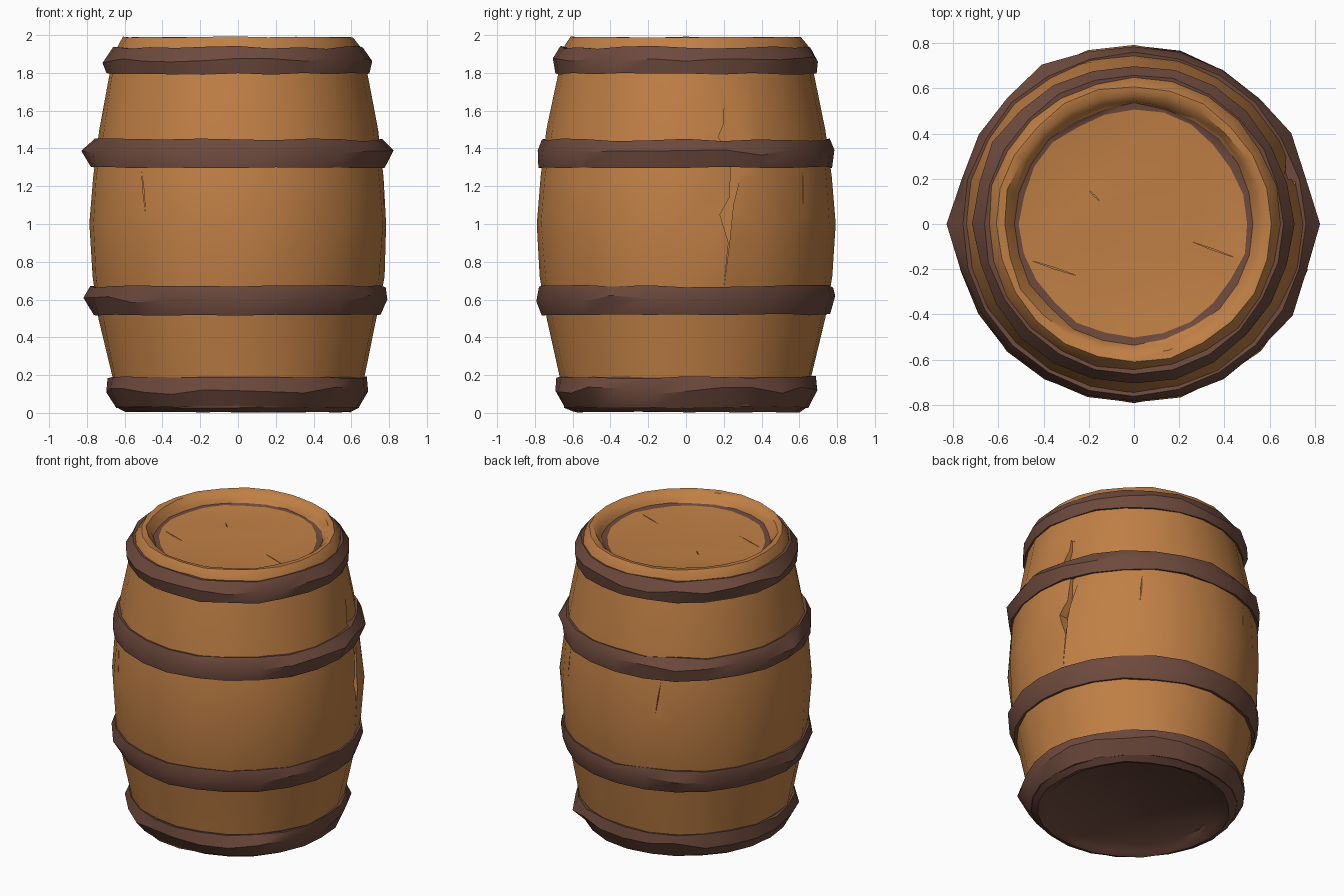
import bpy
import bmesh
import math
import random

random.seed(4)
SIDES = 24

if "Cube" in bpy.data.objects:
    bpy.data.objects.remove(bpy.data.objects["Cube"], do_unlink=True)


def make_material(name, rgb):
    mat = bpy.data.materials.new(name)
    mat.use_nodes = True
    color = (*rgb, 1)
    mat.diffuse_color = color
    bsdf = mat.node_tree.nodes["Principled BSDF"]
    bsdf.inputs["Base Color"].default_value = color
    bsdf.inputs["Roughness"].default_value = 0.9
    return mat


WOOD = make_material("warm wood", (0.53, 0.215, 0.06))
BAND = make_material("dark brown band", (0.155, 0.068, 0.047))


def add_object(name, bm, mats):
    bmesh.ops.recalc_face_normals(bm, faces=bm.faces)
    mesh = bpy.data.meshes.new(name)
    bm.to_mesh(mesh)
    bm.free()
    for mat in mats:
        mesh.materials.append(mat)
    obj = bpy.data.objects.new(name, mesh)
    bpy.context.collection.objects.link(obj)
    return obj


def lathe(profile, wobble, closed, spikes=None):
    """Turn a profile round z. A wobble per point roughens radius and height;
    spikes maps a column number to extra radius on the outer ridge."""
    bm = bmesh.new()
    rings = []
    ridge = max(p[0] for p in profile)
    for (r, z), (dr, dz) in zip(profile, wobble):
        ring = []
        for i in range(SIDES):
            a = math.tau * i / SIDES
            rr = r + random.uniform(-dr, dr)
            if spikes and r == ridge:
                rr += spikes.get(i, 0)
            ring.append(bm.verts.new((rr * math.cos(a), rr * math.sin(a),
                                      z + random.uniform(-dz, dz))))
        rings.append(ring)
    pairs = list(zip(rings, rings[1:]))
    if closed:
        pairs.append((rings[-1], rings[0]))
    else:
        bm.faces.new(rings[0])
        bm.faces.new(rings[-1])
    for low, high in pairs:
        for i in range(SIDES):
            j = (i + 1) % SIDES
            bm.faces.new((low[i], low[j], high[j], high[i]))
    return bm


def smooth(obj, degrees):
    bpy.ops.object.select_all(action="DESELECT")
    obj.select_set(True)
    bpy.context.view_layer.objects.active = obj
    bpy.ops.object.shade_smooth_by_angle(angle=math.radians(degrees))


def cut(target, name, outline, place):
    """Carve a prism; place(u, v) gives the inner and outer point."""
    bm = bmesh.new()
    inner, outer = [], []
    for u, v in outline:
        a, b = place(u, v)
        inner.append(bm.verts.new(a))
        outer.append(bm.verts.new(b))
    bm.faces.new(inner)
    bm.faces.new(outer)
    n = len(outline)
    for i in range(n):
        j = (i + 1) % n
        bm.faces.new((inner[i], inner[j], outer[j], outer[i]))
    cutter = add_object(name, bm, [WOOD])
    cutter.hide_render = True
    mod = target.modifiers.new(name, "BOOLEAN")
    mod.operation = "DIFFERENCE"
    mod.solver = "EXACT"
    mod.object = cutter
    bpy.context.view_layer.objects.active = target
    bpy.ops.object.modifier_apply(modifier=mod.name)
    bpy.data.objects.remove(cutter, do_unlink=True)


# Barrel body with rounded rims and sunken ends
body_profile = [
    (0.52, 0.05), (0.56, 0.02), (0.60, 0.005), (0.64, 0.03), (0.67, 0.19),
    (0.735, 0.5), (0.772, 0.72), (0.79, 1.0), (0.772, 1.25),
    (0.735, 1.5), (0.685, 1.78), (0.645, 1.94), (0.61, 1.99),
    (0.575, 1.985), (0.545, 1.95), (0.53, 1.925), (0.503, 1.92)]
rough = [(0.007, 0.004 if 0.01 < z < 1.98 else 0.003) for r, z in body_profile]
rough[0] = (0.008, 0)
rough[-1] = (0.01, 0)
bm = lathe(body_profile, rough, False)
for f in bm.faces:
    c = f.calc_center_median()
    r = math.hypot(c.x, c.y)
    lid_seam = c.z > 1.9 and 0.3 < r < 0.525
    f.material_index = 1 if c.z < 0.19 or lid_seam else 0
body = add_object("barrel_body", bm, [WOOD, BAND])


# Splintered stave on the left side: long crack and chip above it
def side_place(depth):
    return lambda y, z: ((depth, y, z), (0.95, y, z))


cut(body, "stave_crack", [(0.20, 0.66), (0.225, 0.9), (0.18, 1.05),
                          (0.23, 1.14), (0.24, 1.34), (0.31, 1.34),
                          (0.25, 1.1), (0.23, 0.9)], side_place(0.70))
cut(body, "stave_chip", [(0.17, 1.46), (0.20, 1.53), (0.20, 1.61),
                         (0.26, 1.57), (0.40, 1.60), (0.40, 1.42),
                         (0.20, 1.42)], side_place(0.672))


# Fine splits between the lid boards and the staves
def slit(name, a, b, place):
    dx, dy = b[0] - a[0], b[1] - a[1]
    size = math.hypot(dx, dy)
    ox, oy = -dy / size * 0.003, dx / size * 0.003
    mid = ((a[0] + b[0]) / 2, (a[1] + b[1]) / 2)
    cut(body, name, [a, (mid[0] + ox, mid[1] + oy), b,
                     (mid[0] - ox, mid[1] - oy)], place)


for k, (a, b) in enumerate([((-0.2, 0.15), (-0.15, 0.1)),
                            ((-0.46, -0.16), (-0.25, -0.23)),
                            ((0.26, -0.08), (0.45, -0.15))]):
    slit(f"lid_split_{k}", a, b, lambda x, y: ((x, y, 1.9), (x, y, 2.1)))
for k, (x, sign) in enumerate([(-0.51, -1), (0.45, 1), (-0.3, 1)]):
    slit(f"stave_split_{k}", (x, 1.28), (x + 0.02, 1.06),
         lambda u, v, s=sign: ((u, s * 0.5, v), (u, s * 0.95, v)))
smooth(body, 40)


# Hoops: ragged bands with a bulging ridge and a few bent-out corners
def hoop(name, z0, z1, r0, r1, spikes):
    h = z1 - z0
    ridge = max(r0, r1) + 0.012
    profile = [(r0 - 0.06, z0 + 0.01), (r0, z0), (ridge, z0 + h * 0.55),
               (r1, z1), (r1 - 0.06, z1 - 0.01)]
    wobble = [(0, 0), (0.007, 0.006), (0.008, 0.02), (0.006, 0.008), (0, 0)]
    obj = add_object(name, lathe(profile, wobble, True, spikes), [BAND])
    smooth(obj, 35)


hoop("bottom_hoop", 0.03, 0.19, 0.645, 0.685, {3: 0.02, 14: 0.02, 21: 0.03})
hoop("lower_hoop", 0.52, 0.67, 0.757, 0.777, {12: 0.035, 22: 0.02, 8: 0.02})
hoop("upper_hoop", 1.30, 1.445, 0.78, 0.758,
     {0: 0.03, 2: 0.02, 12: 0.03, 8: 0.02, 22: 0.015})
hoop("top_hoop", 1.795, 1.935, 0.692, 0.662, {10: 0.015, 12: 0.01, 19: 0.015})
